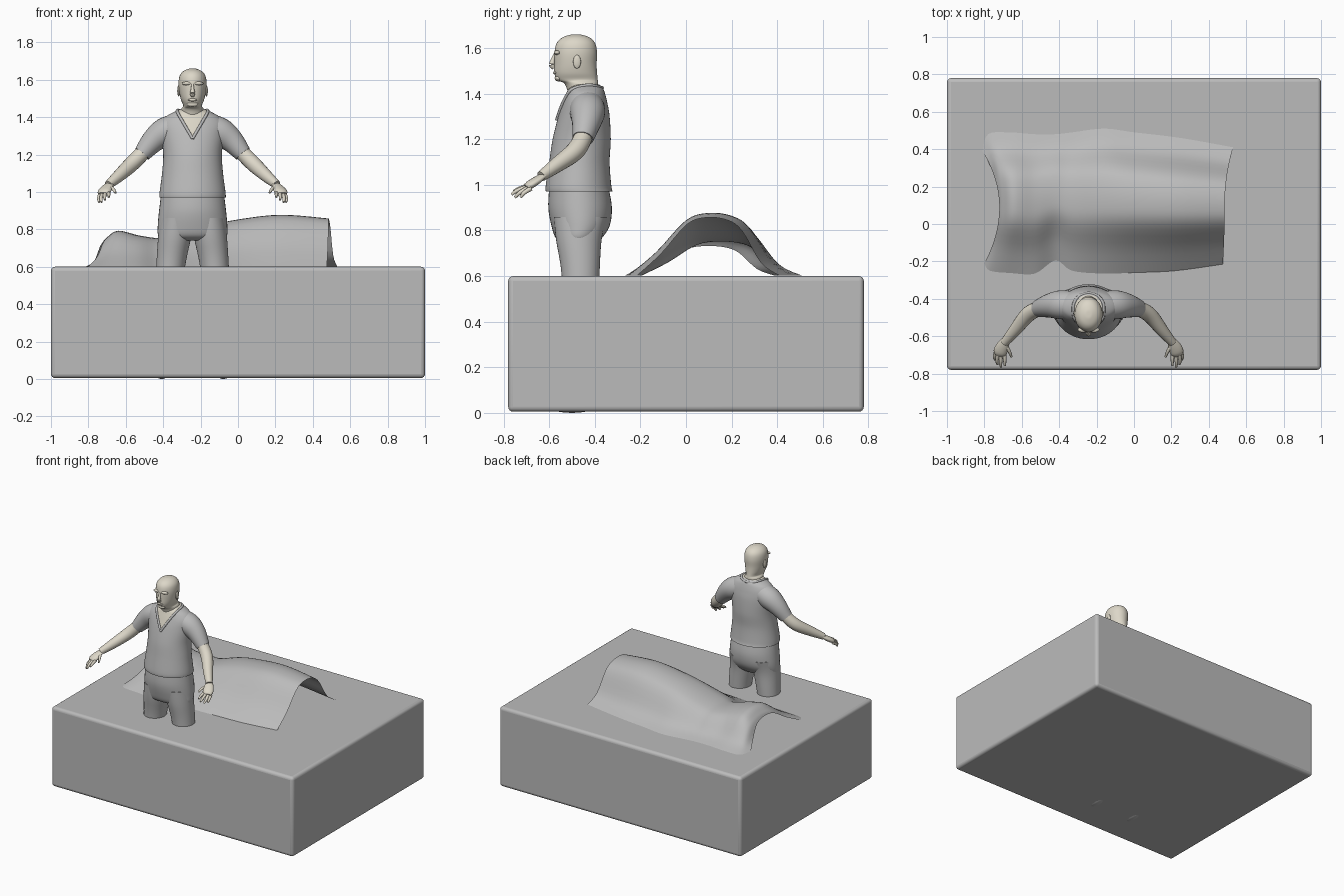
import bpy, bmesh, math
from mathutils import Vector

if "Cube" in bpy.data.objects:
    bpy.data.objects.remove(bpy.data.objects["Cube"])

CX = -0.243   # standing figure's centre line


def material(name, rgb):
    m = bpy.data.materials.new(name)
    m.diffuse_color = (*rgb, 1)
    m.use_nodes = True
    m.node_tree.nodes["Principled BSDF"].inputs["Base Color"].default_value = m.diffuse_color
    return m


GREY = material("cloth grey", (0.5, 0.5, 0.5))
SKIN = material("skin", (0.72, 0.68, 0.58))


def spline(rows, t):
    """Catmull-Rom through rows of numbers, t from 0 to 1."""
    f = min(max(t, 0), 1) * (len(rows) - 1)
    i = min(int(f), len(rows) - 2)
    u = f - i
    p0, p1, p2, p3 = (rows[min(max(k, 0), len(rows) - 1)] for k in (i - 1, i, i + 1, i + 2))
    return [0.5 * (2 * b + (c - a) * u + (2 * a - 5 * b + 4 * c - d) * u * u
                   + (3 * b - a - 3 * c + d) * u ** 3) for a, b, c, d in zip(p0, p1, p2, p3)]


def finish(ob, angle=50):
    bpy.ops.object.select_all(action='DESELECT')
    ob.select_set(True)
    bpy.context.view_layer.objects.active = ob
    bpy.ops.object.shade_smooth_by_angle(angle=math.radians(angle))
    return ob


def mesh(name, rings, mats, closed=True, caps=True):
    """Skin a list of point rings."""
    bm = bmesh.new()
    vs = [[bm.verts.new(p) for p in r] for r in rings]
    n = len(vs[0])
    for a, b in zip(vs, vs[1:]):
        for i in range(n if closed else n - 1):
            j = (i + 1) % n
            bm.faces.new((a[i], a[j], b[j], b[i]))
    if caps:
        bm.faces.new(vs[0][::-1])
        bm.faces.new(vs[-1])
    bmesh.ops.recalc_face_normals(bm, faces=bm.faces)
    me = bpy.data.meshes.new(name)
    bm.to_mesh(me)
    bm.free()
    for m in mats:
        me.materials.append(m)
    ob = bpy.data.objects.new(name, me)
    bpy.context.collection.objects.link(ob)
    return finish(ob)


def loft(name, rows, mats, steps=5, n=40):
    """Horizontal ovals; row = z, half width, front y, back y, centre x."""
    rings = []
    k = (len(rows) - 1) * steps
    for s in range(k + 1):
        z, w, y0, y1, x = spline(rows, s / k)
        rings.append([(CX + x + w * math.cos(2 * math.pi * i / n),
                       (y0 + y1) / 2 + (y1 - y0) / 2 * math.sin(2 * math.pi * i / n), z)
                      for i in range(n)])
    return mesh(name, rings, mats)


def tube(name, pts, mat, steps=5, n=16, flat=1.0):
    """Round tube; point = x (from the figure's centre), y, z, radius."""
    k = (len(pts) - 1) * steps
    path = [spline(pts, s / k) for s in range(k + 1)]
    rings = []
    for s, (x, y, z, r) in enumerate(path):
        a, b = path[max(s - 1, 0)], path[min(s + 1, k)]
        d = (Vector(b[:3]) - Vector(a[:3])).normalized()
        u = d.cross(Vector((0, 0, 1))).normalized()
        v = u.cross(d)
        rings.append([Vector((CX + x, y, z)) + u * r * math.cos(t) + v * r * flat * math.sin(t)
                      for t in (2 * math.pi * i / n for i in range(n))])
    return mesh(name, rings, [mat])


def ball(name, loc, scale, mat):
    bpy.ops.mesh.primitive_uv_sphere_add(segments=20, ring_count=12,
                                         location=(CX + loc[0], loc[1], loc[2]))
    ob = bpy.context.object
    ob.name, ob.scale = name, scale
    ob.data.materials.append(mat)
    return finish(ob)


# Mattress block
bpy.ops.mesh.primitive_cube_add(size=1, location=(0, 0, 0.3025))
box = bpy.context.object
box.name = "mattress"
box.scale = (2, 1.56, 0.595)
bpy.ops.object.transform_apply(location=False, rotation=False, scale=True)
box.data.materials.append(GREY)
bev = box.modifiers.new("round edges", 'BEVEL')
bev.width, bev.segments = 0.022, 4
finish(box, 30)

# Draped blanket: row = ridge x, front edge x, back edge x, front y, back y, height
ROWS = [(-.72, -.80, -.81, -.21, .39, .13), (-.70, -.77, -.78, -.25, .48, .155),
        (-.64, -.66, -.67, -.262, .49, .19), (-.53, -.53, -.53, -.265, .48, .165),
        (-.42, -.42, -.42, -.195, .48, .15), (-.33, -.33, -.33, -.25, .49, .16),
        (-.16, -.16, -.16, -.265, .51, .215), (0, 0, 0, -.26, .49, .25),
        (.23, .22, .25, -.25, .46, .275), (.485, .475, .53, -.215, .41, .255)]
PROFILE = [(0, 0), (.17, .38), (.35, .88), (.49, 1), (.64, .95), (.74, .76), (.87, .22), (1, 0)]
sheet = []
for s in range(46):
    xc, xf, xb, y0, y1, h = spline(ROWS, s / 45)
    line = []
    for c in range(29):
        v, k = spline(PROFILE, c / 28)
        w = 2 * v - 1
        xe = xf if w < 0 else xb
        line.append((xc + (xe - xc) * w * w, y0 + (y1 - y0) * v, 0.602 + h * max(k, 0)))
    sheet.append(line)
mesh("blanket", sheet, [GREY], closed=False, caps=False)

# Shirt with an open skin-coloured V at the neck
SHIRT = [(.97, .178, -.615, -.322, 0), (1.0, .176, -.615, -.328, 0), (1.1, .163, -.60, -.335, 0),
         (1.2, .157, -.585, -.33, 0), (1.3, .168, -.56, -.335, 0), (1.36, .172, -.54, -.345, 0),
         (1.40, .145, -.525, -.355, 0), (1.425, .105, -.515, -.365, 0), (1.44, .07, -.50, -.38, 0)]
shirt = loft("shirt", SHIRT, [GREY, SKIN], steps=8, n=72)
for p in shirt.data.polygons:
    x, y, z = p.center
    if y < -.44 and abs(x - CX) < (z - 1.285) * 0.58:
        p.material_index = 1


def chest_y(x, z):
    """Front of the shirt at a given place."""
    t = min((i / 400 for i in range(401)), key=lambda q: abs(spline(SHIRT, q)[0] - z))
    _, w, y0, y1, _ = spline(SHIRT, t)
    return (y0 + y1) / 2 - (y1 - y0) / 2 * math.sqrt(max(0, 1 - (x / w) ** 2))


# Trousers
loft("trouser_seat", [(.74, .15, -.53, -.40, 0), (.765, .183, -.57, -.37, 0),
                      (.82, .186, -.59, -.335, 0), (.9, .179, -.604, -.325, 0),
                      (.99, .168, -.60, -.34, 0)], [GREY])

for s, side in ((-1, "left"), (1, "right")):
    # Collar band
    band = [(s * x, chest_y(x, z) - .002, z, .008)
            for x, z in ((0, 1.285), (.029, 1.335), (.058, 1.385), (.078, 1.42))]
    tube(side + "_collar", band + [(s * .08, -.43, 1.437, .008), (s * .05, -.385, 1.43, .008),
                                   (0, -.368, 1.425, .008)], GREY, n=8)
    # Leg and shoe, continuing down inside the block
    loft(side + "_leg", [(.05, .05, -.51, -.41, s * .16), (.3, .065, -.53, -.395, s * .143),
                         (.6, .077, -.545, -.38, s * .117), (.76, .088, -.57, -.37, s * .096),
                         (.86, .085, -.58, -.345, s * .09)], [GREY])
    ball(side + "_shoe", (s * .165, -.50, .04), (.045, .12, .04), GREY)
    # Sleeve and arm
    tube(side + "_sleeve", [(s * .08, -.435, 1.345, .075), (s * .15, -.432, 1.318, .077),
                            (s * .21, -.437, 1.273, .064), (s * .27, -.452, 1.203, .046)],
         GREY, n=28)
    tube(side + "_arm", [(s * .22, -.44, 1.26, .042), (s * .275, -.455, 1.2, .041),
                         (s * .33, -.49, 1.145, .041), (s * .395, -.57, 1.085, .033),
                         (s * .45, -.635, 1.038, .023)], SKIN, n=20)
    tube(side + "_palm", [(s * .44, -.62, 1.045, .022), (s * .46, -.655, 1.02, .034),
                          (s * .473, -.685, 1.0, .036), (s * .478, -.70, .988, .026)],
         SKIN, flat=0.5)
    # Fingers and thumb: knuckle to tip
    for i, (a, m, b) in enumerate((
            ((.450, -.69, .995), (.448, -.73, .985), (.448, -.757, .972)),
            ((.467, -.70, .99), (.470, -.74, .975), (.468, -.765, .958)),
            ((.483, -.695, .985), (.490, -.73, .965), (.486, -.75, .945)),
            ((.495, -.68, .985), (.502, -.71, .965), (.500, -.725, .945)),
            ((.445, -.645, 1.03), (.424, -.68, 1.015), (.412, -.71, .995)))):
        tube(f"{side}_finger_{i + 1}", [(s * p[0], p[1], p[2], r)
                                       for p, r in ((a, .011), (m, .009), (b, .006))],
             SKIN, n=10, steps=4)
    # Ear and brow
    ball(side + "_ear", (s * .074, -.478, 1.54), (.008, .017, .03), SKIN)
    ball(side + "_brow", (s * .03, -.565, 1.58), (.028, .015, .01), SKIN)

# Head and neck
loft("head", [(1.37, .065, -.51, -.385, 0), (1.44, .06, -.53, -.385, 0),
              (1.46, .05, -.565, -.387, 0), (1.49, .061, -.577, -.39, 0),
              (1.53, .07, -.578, -.392, 0), (1.58, .075, -.577, -.39, 0),
              (1.62, .069, -.568, -.398, 0), (1.645, .05, -.545, -.42, 0),
              (1.658, .022, -.51, -.455, 0), (1.66, .004, -.485, -.48, 0)], [SKIN])
tube("nose", [(0, -.574, 1.575, .006), (0, -.583, 1.55, .009), (0, -.587, 1.527, .014),
              (0, -.578, 1.513, .01)], SKIN, n=12)
ball("lips", (0, -.572, 1.492), (.024, .012, .008), SKIN)
ball("chin", (0, -.56, 1.468), (.03, .016, .014), SKIN)
